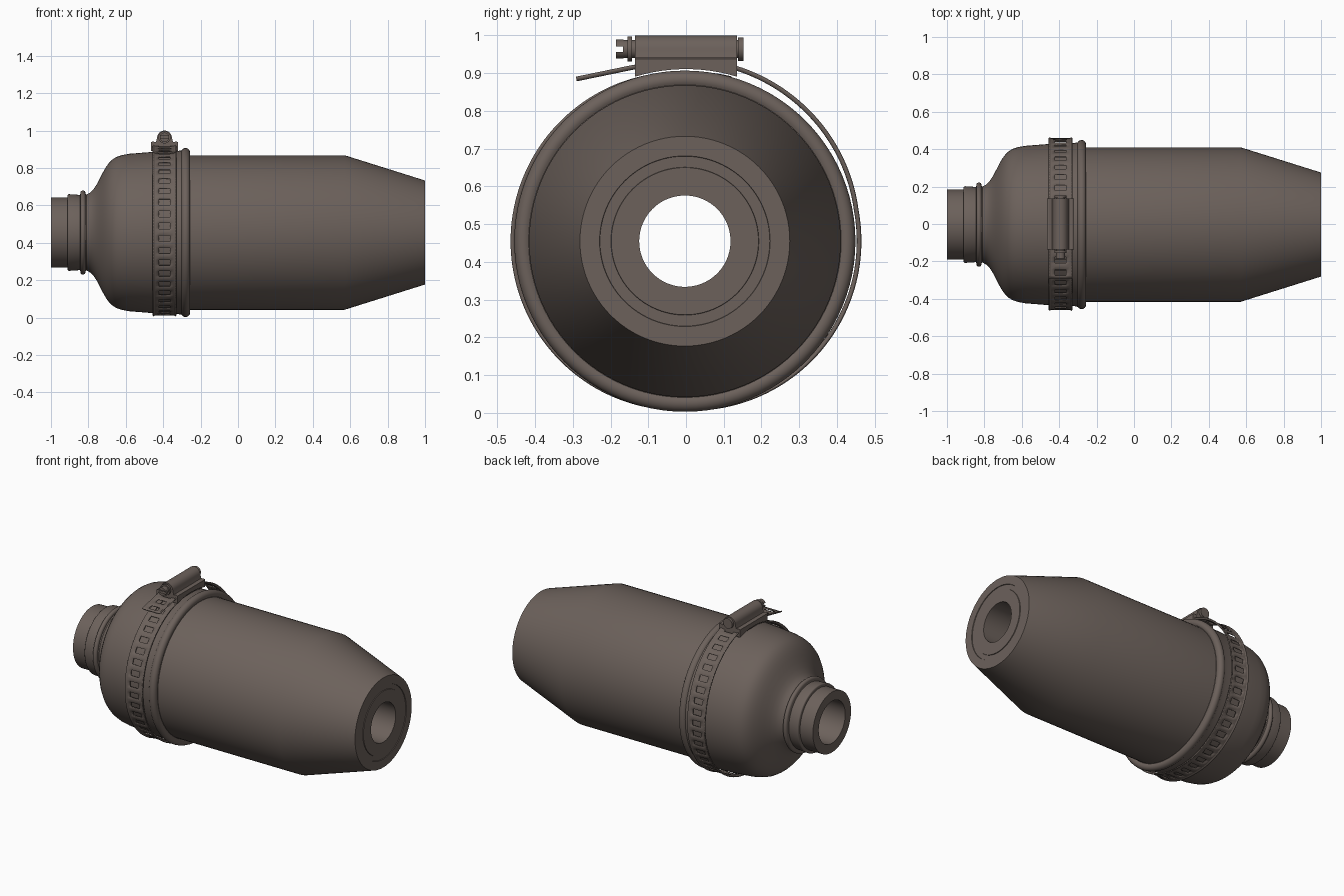
import bpy, bmesh, math
from mathutils import Vector

if "Cube" in bpy.data.objects:
    bpy.data.objects.remove(bpy.data.objects["Cube"])

CY, CZ = -0.003, 0.455   # main axis position
BX = -0.393              # centre of the clamp band along x

mat = bpy.data.materials.new("dark_taupe")
mat.diffuse_color = (0.15, 0.12, 0.105, 1)
mat.use_nodes = True
mat.node_tree.nodes["Principled BSDF"].inputs["Base Color"].default_value = mat.diffuse_color


def finish(bm, name, angle=32):
    bmesh.ops.recalc_face_normals(bm, faces=bm.faces)
    me = bpy.data.meshes.new(name)
    bm.to_mesh(me)
    bm.free()
    ob = bpy.data.objects.new(name, me)
    bpy.context.collection.objects.link(ob)
    me.materials.append(mat)
    bpy.ops.object.select_all(action='DESELECT')
    ob.select_set(True)
    bpy.context.view_layer.objects.active = ob
    bpy.ops.object.shade_smooth_by_angle(angle=math.radians(angle))
    return ob


def loft(bm, rings, cyclic=False, caps=False):
    """Skin a list of closed vertex rings."""
    vs = [[bm.verts.new(p) for p in ring] for ring in rings]
    n = len(vs[0])
    for i in range(len(vs) if cyclic else len(vs) - 1):
        a, b = vs[i], vs[(i + 1) % len(vs)]
        for j in range(n):
            k = (j + 1) % n
            bm.faces.new((a[j], a[k], b[k], b[j]))
    if caps:
        bm.faces.new(vs[0])
        bm.faces.new(vs[-1])


def lathe(name, profile, segs=96):
    """Revolve a closed (x, radius) loop about the main axis."""
    bm = bmesh.new()
    ang = [2 * math.pi * j / segs for j in range(segs)]
    loft(bm, [[(x, CY + r * math.sin(a), CZ + r * math.cos(a)) for a in ang]
              for x, r in profile], cyclic=True)
    return finish(bm, name)


def arc(cx, cr, rad, a0, a1, n=8):
    return [(cx + rad * math.cos(math.radians(a0 + (a1 - a0) * i / n)),
             cr + rad * math.sin(math.radians(a0 + (a1 - a0) * i / n))) for i in range(n + 1)]


# Filter canister: straight barrel, tapered end, grooved face and through bore
lathe("canister", [(-0.32, 0.413), (0.57, 0.413), (1.0, 0.278), (1.0, 0.226), (0.996, 0.225),
                   (0.996, 0.196), (1.0, 0.195), (1.0, 0.121), (-0.32, 0.121)])

# Flexible boot: neck, small bead, bell-shaped shoulder, rolled rim
shoulder = [(-0.81, 0.203), (-0.79, 0.214), (-0.772, 0.232), (-0.755, 0.258), (-0.738, 0.29),
            (-0.722, 0.322), (-0.706, 0.35), (-0.69, 0.372), (-0.672, 0.39), (-0.65, 0.404),
            (-0.62, 0.414), (-0.58, 0.421), (-0.48, 0.429), (-0.40, 0.433), (-0.32, 0.436)]
boot = ([(-1.0, 0.13), (-1.0, 0.187), (-0.912, 0.187), (-0.911, 0.198)]
        + arc(-0.904, 0.198, 0.007, 180, 90, 4) + [(-0.845, 0.201)]
        + arc(-0.829, 0.211, 0.014, 190, -20, 10) + shoulder
        + arc(-0.280, 0.428, 0.024, 150, -35, 12) + [(-0.259, 0.412), (-0.31, 0.412)]
        + [(-0.31, 0.121), (-0.80, 0.121), (-0.82, 0.13)])
lathe("boot", boot)

# Clamp band path in (y, z): free tail, through the housing, once around the boot
path = [Vector((-0.29, 0.882)), Vector((-0.14, 0.913)), Vector((-0.05, 0.928)), Vector((0.06, 0.930))]
p0, p1 = 0.29, 2 * math.pi + 0.27
for i in range(161):
    a = p0 + (p1 - p0) * i / 160
    r = 0.440 + 0.016 * abs(math.sin(a)) + 0.030 * max(0, 1 - (a - p0) / 1.1)
    path.append(Vector((r * math.sin(a), CZ + r * math.cos(a))))


def resample(pts, step):
    lens = [(b - a).length for a, b in zip(pts, pts[1:])]
    n = round(sum(lens) / step)
    step = sum(lens) / n
    out, i, done = [], 0, 0
    for k in range(n + 1):
        s = k * step
        while i < len(lens) - 1 and s > done + lens[i]:
            done += lens[i]
            i += 1
        out.append(pts[i].lerp(pts[i + 1], min(1, (s - done) / lens[i])))
    return out


# Slotted clamp band with slightly flared edges: every fourth pair of steps is open
pts = resample(path, 0.0165)
cols = [(-0.061, 0.006), (-0.052, 0), (-0.029, 0), (0.029, 0), (0.052, 0), (0.061, 0.006)]
bm = bmesh.new()
rows = []
for i, p in enumerate(pts):
    t = (pts[min(i + 1, len(pts) - 1)] - pts[max(i - 1, 0)]).normalized()
    nrm = Vector((-t.y, t.x))
    rows.append([bm.verts.new((BX + x, p.x + nrm.x * d, p.y + nrm.y * d)) for x, d in cols])
for i in range(len(rows) - 1):
    for j in range(5):
        if j == 2 and i % 4 in (1, 2):
            continue                      # slot opening
        bm.faces.new((rows[i][j], rows[i][j + 1], rows[i + 1][j + 1], rows[i + 1][j]))
band = finish(bm, "clamp_band")
sol = band.modifiers.new("thickness", 'SOLIDIFY')
sol.thickness = 0.007
sol.offset = 0

# Worm housing: arched barrel on a saddle that follows the band
bm = bmesh.new()
rings = []
for k in range(13):
    y = -0.135 + 0.27 * k / 12
    zb = CZ + math.sqrt(0.460 ** 2 - y * y)
    barrel = [(0.04 * math.cos(math.pi * i / 16), 0.96 + 0.04 * math.sin(math.pi * i / 16))
              for i in range(17)]
    sec = ([(-0.073, zb - 0.004), (0.073, zb - 0.004), (0.073, 0.938), (0.062, 0.942), (0.046, 0.938)]
           + barrel + [(-0.046, 0.938), (-0.062, 0.942), (-0.073, 0.938)])
    rings.append([(BX + x, y, z) for x, z in sec])
loft(bm, rings, caps=True)
finish(bm, "clamp_housing")


# Screw: stepped shaft along y, plus a slotted head from two half discs
def along_y(name, steps, segs=32):
    bm = bmesh.new()
    loft(bm, [[(BX + r * math.cos(2 * math.pi * j / segs), y,
                0.964 + r * math.sin(2 * math.pi * j / segs)) for j in range(segs)]
              for y, r in steps], caps=True)
    return finish(bm, name)


along_y("screw_shaft", [(-0.167, 0.024), (-0.155, 0.024), (-0.155, 0.033), (-0.143, 0.033),
                        (-0.143, 0.024), (0.138, 0.024), (0.138, 0.031), (0.153, 0.031)])
for side, nm in ((1, "upper"), (-1, "lower")):
    arc_pts = [(0.025 * math.cos(a), side * 0.025 * math.sin(a))
               for a in [0.3 + (math.pi - 0.6) * i / 12 for i in range(13)]]
    bm = bmesh.new()
    loft(bm, [[(BX + x, y, 0.964 + z) for x, z in arc_pts] for y in (-0.185, -0.165)], caps=True)
    finish(bm, "screw_head_" + nm)
